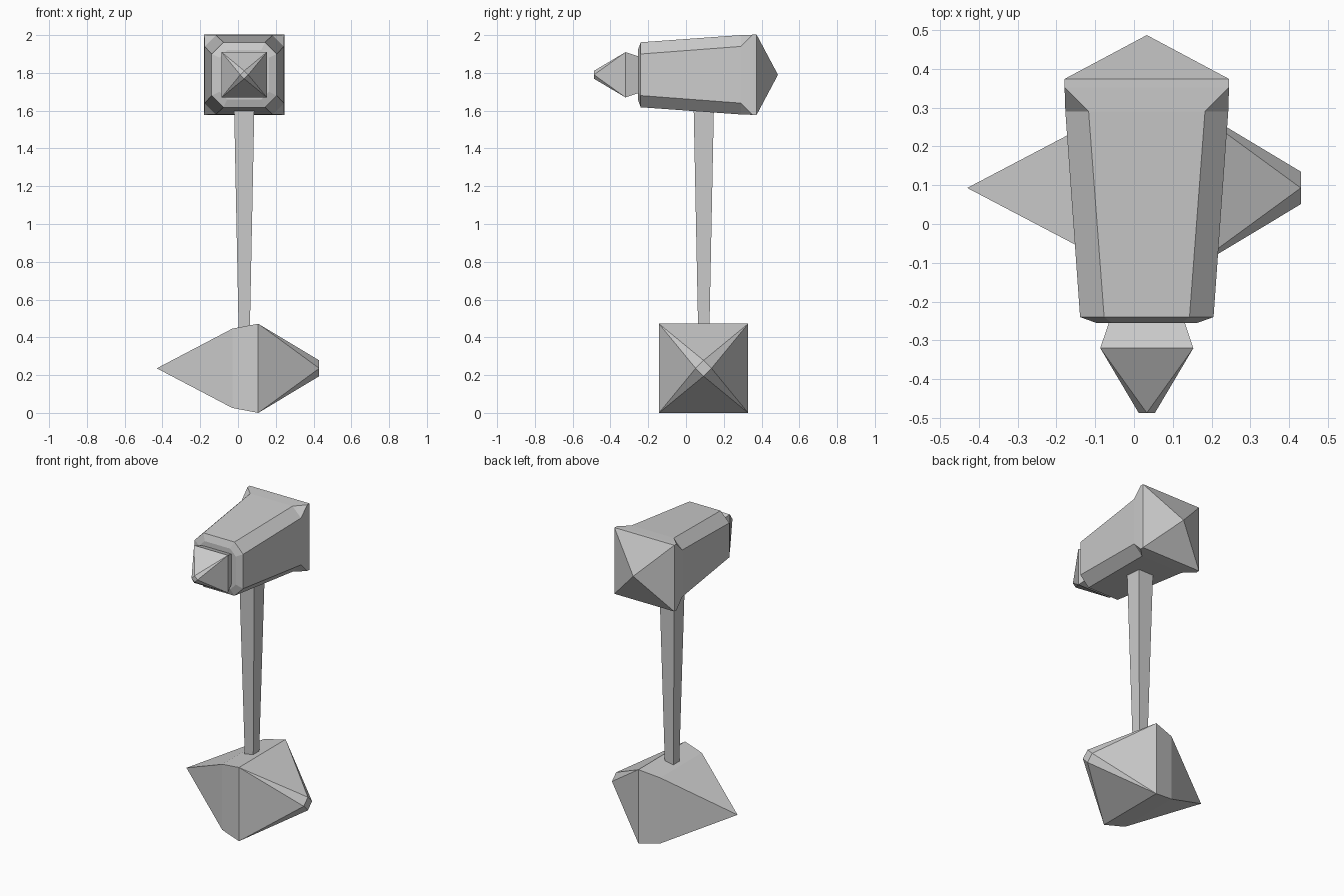
import bpy
import bmesh
from mathutils import Vector

cube = bpy.data.objects.get("Cube")
if cube:
    bpy.data.objects.remove(cube, do_unlink=True)

stone = bpy.data.materials.new("plain grey")
stone.use_nodes = True
GREY = (0.6, 0.6, 0.6, 1)
stone.diffuse_color = GREY
stone.node_tree.nodes["Principled BSDF"].inputs["Base Color"].default_value = GREY


def section(half, flat):
    """Chamfered square: flat == half is a square, flat == 0 is a diamond."""
    h, f = half, flat
    return [(h, -f), (h, f), (f, h), (-f, h), (-h, f), (-h, -f), (-f, -h), (f, -h)]


def loft(name, axis, centre, rings):
    """Skin (position, half width, half flat) sections along an axis."""
    bm = bmesh.new()
    loops = []
    for pos, half, flat in rings:
        loop = []
        for a, b in section(half, flat):
            co = Vector(centre)
            co[axis] = pos
            co[(axis + 1) % 3] += a
            co[(axis + 2) % 3] += b
            loop.append(bm.verts.new(co))
        loops.append(loop)
    for low, high in zip(loops, loops[1:]):
        for i in range(8):
            j = (i + 1) % 8
            bm.faces.new((low[i], low[j], high[j], high[i]))
    bm.faces.new(loops[0][::-1])
    bm.faces.new(loops[-1])
    bmesh.ops.remove_doubles(bm, verts=bm.verts[:], dist=0.0005)
    bmesh.ops.recalc_face_normals(bm, faces=bm.faces[:])
    mesh = bpy.data.meshes.new(name)
    bm.to_mesh(mesh)
    bm.free()
    mesh.materials.append(stone)
    obj = bpy.data.objects.new(name, mesh)
    bpy.context.collection.objects.link(obj)
    return obj


X, Y, Z = 0, 1, 2
HEAD = (0.033, 0, 1.79)

# Head: bevelled front rim, chamfered body, square collar, pyramid back
loft("hammer_head", Y, HEAD, [
    (-0.255, 0.13, 0.09), (-0.24, 0.172, 0.11), (0.29, 0.21, 0.15),
    (0.352, 0.212, 0.212), (0.374, 0.212, 0.212), (0.487, 0, 0)])

# Front spike with a flared neck and a small diamond tip
loft("front_spike", Y, HEAD, [
    (-0.24, 0.093, 0.093), (-0.32, 0.12, 0.12), (-0.487, 0.021, 0)])

# Tapered square handle
loft("handle", Z, (0.033, 0.094, 0), [
    (0.4, 0.029, 0.029), (1.64, 0.054, 0.054)])

# Pommel: pointed on one side, diamond-tipped on the other
loft("pommel", X, (0, 0.093, 0.236), [
    (-0.43, 0, 0), (-0.03, 0.21, 0.21), (0.107, 0.236, 0.236), (0.43, 0.042, 0)])
